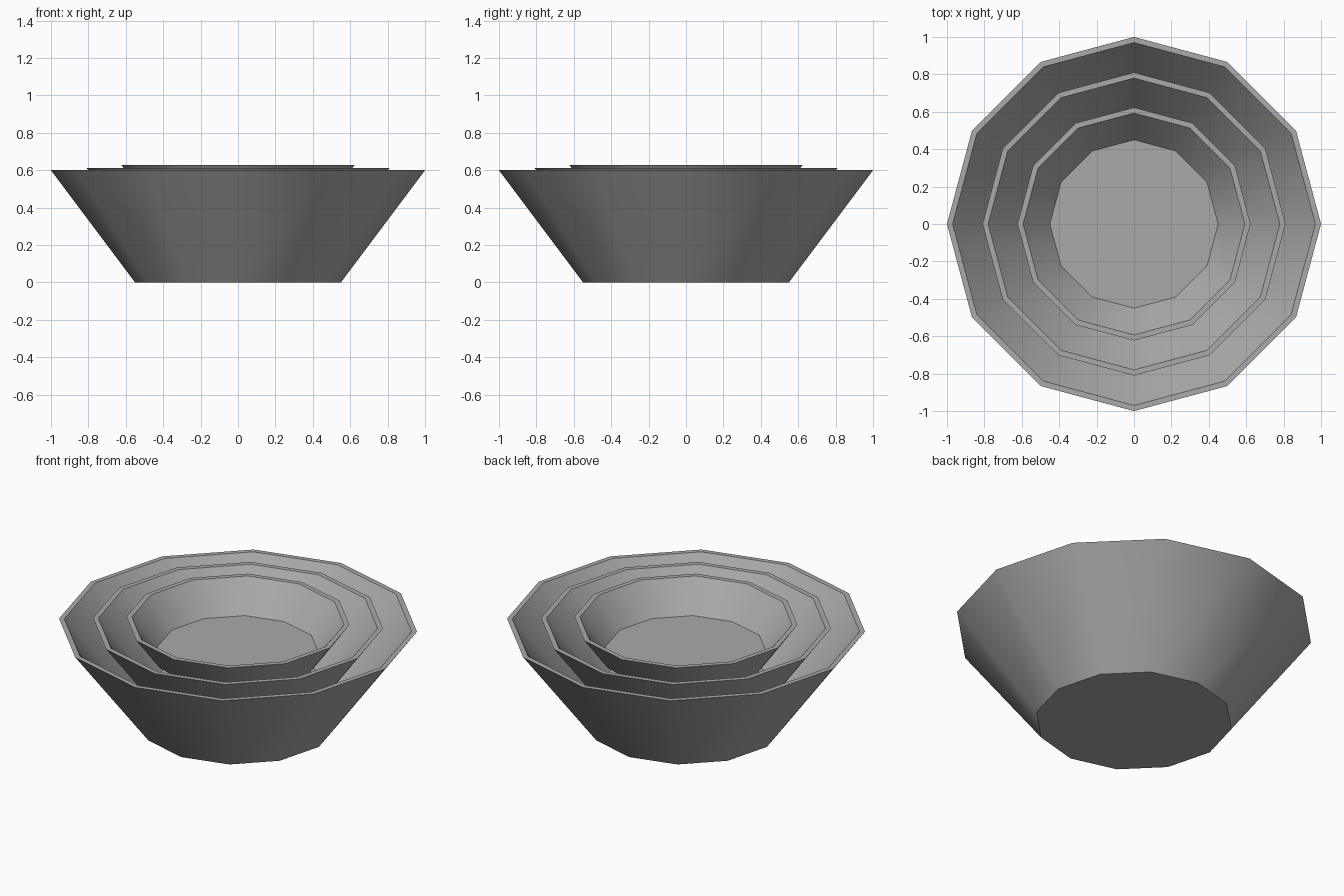
import bpy
import bmesh
from math import cos, sin, tau

SIDES = 12
WALL = 0.03      # rim width
FLOOR = 0.02     # base thickness

cube = bpy.data.objects.get("Cube")
if cube:
    bpy.data.objects.remove(cube, do_unlink=True)

grey = bpy.data.materials.new("stone grey")
grey.use_nodes = True
colour = (0.4, 0.4, 0.4, 1)
grey.diffuse_color = colour
grey.node_tree.nodes["Principled BSDF"].inputs["Base Color"].default_value = colour


def bowl(name, top_r, base_r, bottom, top):
    """Faceted open bowl: outer wall, flat rim, inner wall and floor."""
    profile = [(base_r, bottom), (top_r, top),
               (top_r - WALL, top), (base_r - WALL, bottom + FLOOR)]
    bm = bmesh.new()
    rings = [[bm.verts.new((r * cos(tau * i / SIDES), r * sin(tau * i / SIDES), z))
              for i in range(SIDES)] for r, z in profile]
    for low, high in zip(rings, rings[1:]):
        for i in range(SIDES):
            j = (i + 1) % SIDES
            bm.faces.new((low[i], low[j], high[j], high[i]))
    bm.faces.new(rings[0][::-1])
    bm.faces.new(rings[-1])
    mesh = bpy.data.meshes.new(name)
    bm.to_mesh(mesh)
    bm.free()
    mesh.materials.append(grey)
    obj = bpy.data.objects.new(name, mesh)
    bpy.context.collection.objects.link(obj)
    bpy.ops.object.select_all(action="DESELECT")
    obj.select_set(True)
    bpy.context.view_layer.objects.active = obj
    bpy.ops.object.shade_smooth_by_angle(angle=tau / 10)


# Nested bowls, each sitting slightly higher than the one around it
bowl("large_bowl", 1.0, 0.55, 0.0, 0.6)
bowl("medium_bowl", 0.81, 0.51, 0.21, 0.612)
bowl("small_bowl", 0.623, 0.48, 0.43, 0.627)
